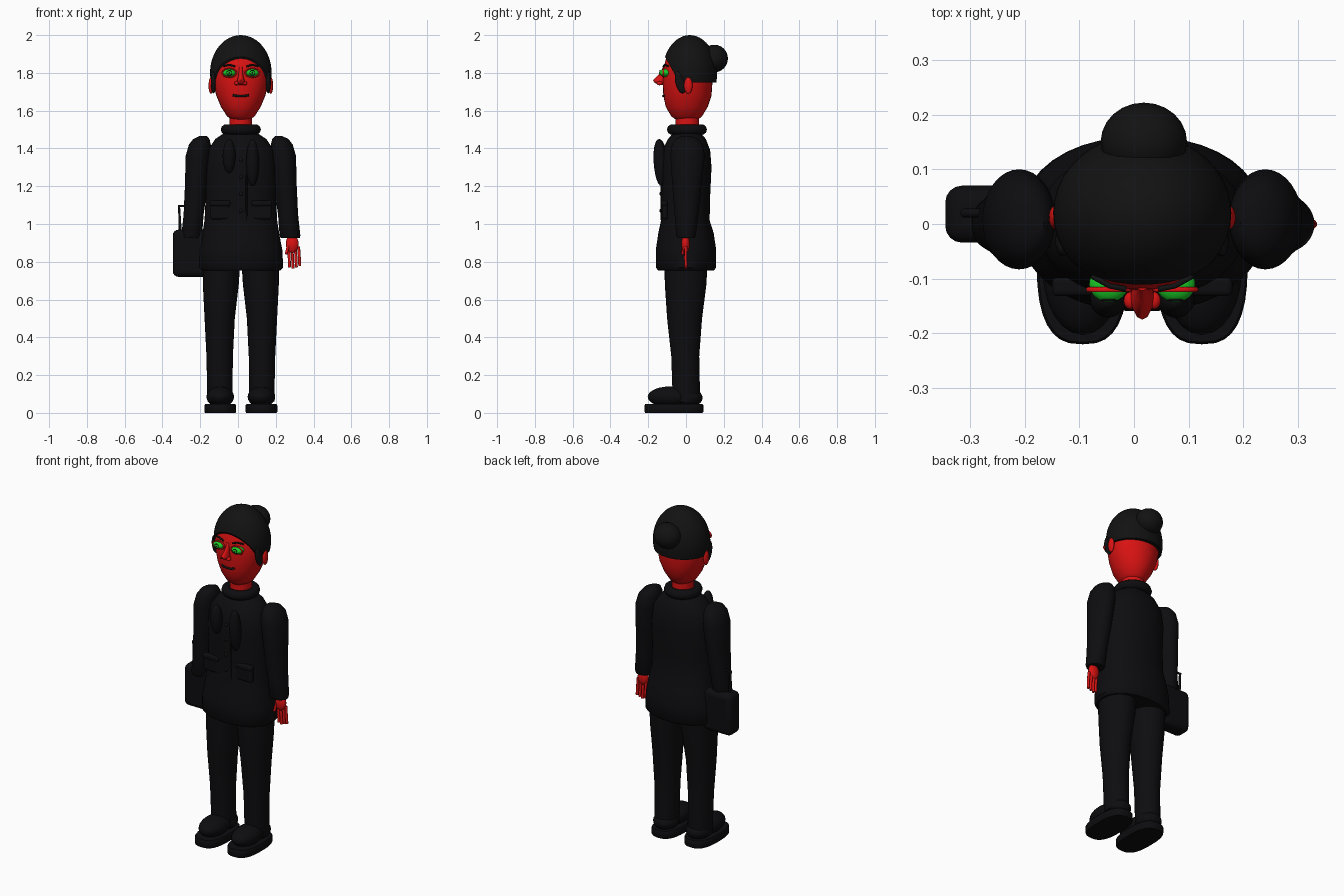
import bpy, bmesh, math
from mathutils import Vector

if bpy.data.objects.get("Cube"):
    bpy.data.objects.remove(bpy.data.objects["Cube"])

CX = 0.015  # body axis


def material(name, col):
    m = bpy.data.materials.new(name)
    m.use_nodes = True
    m.diffuse_color = (*col, 1)
    bsdf = m.node_tree.nodes["Principled BSDF"]
    bsdf.inputs["Base Color"].default_value = (*col, 1)
    bsdf.inputs["Roughness"].default_value = 0.8
    return m


SKIN = material("red skin", (0.7, 0.006, 0.006))
HAIR = material("black hair", (0.006, 0.006, 0.006))
CLOTH = material("black cloth", (0.004, 0.004, 0.005))
GREEN = material("eye green", (0.01, 0.6, 0.02))


def finish(ob, name, mat, angle=45):
    ob.name = name
    ob.data.materials.clear()
    ob.data.materials.append(mat)
    bpy.ops.object.select_all(action='DESELECT')
    ob.select_set(True)
    bpy.context.view_layer.objects.active = ob
    if ob.type == 'MESH':
        bpy.ops.object.shade_smooth_by_angle(angle=math.radians(angle))
    return ob


def from_bmesh(bm, name, mat):
    bmesh.ops.recalc_face_normals(bm, faces=bm.faces)
    me = bpy.data.meshes.new(name)
    bm.to_mesh(me)
    bm.free()
    ob = bpy.data.objects.new(name, me)
    bpy.context.collection.objects.link(ob)
    return finish(ob, name, mat)


def loft(name, rings, mat, power=2.0, sides=32):
    """Stack of oval rings: (z, centre x, half width, front y, back y)."""
    bm = bmesh.new()
    loops = []
    for z, x, rx, y0, y1 in rings:
        loop = []
        for i in range(sides):
            a = math.tau * i / sides
            c, s = (math.copysign(abs(f(a)) ** (2 / power), f(a)) for f in (math.cos, math.sin))
            loop.append(bm.verts.new((x + rx * c, (y0 + y1) / 2 + (y1 - y0) / 2 * s, z)))
        loops.append(loop)
    for lo, hi in zip(loops, loops[1:]):
        for i in range(sides):
            j = (i + 1) % sides
            bm.faces.new((lo[i], lo[j], hi[j], hi[i]))
    bm.faces.new(loops[0])
    bm.faces.new(loops[-1])
    return from_bmesh(bm, name, mat)


def ball(name, loc, radii, mat, rot=(0, 0, 0), segs=24):
    bpy.ops.mesh.primitive_uv_sphere_add(segments=segs, ring_count=segs // 2, location=loc, rotation=rot)
    bpy.context.object.scale = radii
    return finish(bpy.context.object, name, mat)


def torus(name, loc, major, minor, mat, rot=(0, 0, 0), scale=(1, 1, 1)):
    bpy.ops.mesh.primitive_torus_add(location=loc, rotation=rot, major_radius=major, minor_radius=minor,
                                     major_segments=32, minor_segments=10)
    bpy.context.object.scale = scale
    return finish(bpy.context.object, name, mat)


def box(name, loc, size, mat, bevel):
    bpy.ops.mesh.primitive_cube_add(size=1, location=loc)
    ob = bpy.context.object
    ob.scale = size
    bpy.ops.object.transform_apply(location=False, rotation=False)
    mod = ob.modifiers.new("rounding", 'BEVEL')
    mod.width, mod.segments = bevel, 4
    return finish(ob, name, mat)


def tube(name, points, radius, mat):
    cu = bpy.data.curves.new(name, 'CURVE')
    cu.dimensions, cu.bevel_depth, cu.bevel_resolution = '3D', radius, 2
    cu.use_fill_caps = True
    sp = cu.splines.new('POLY')
    sp.points.add(len(points) - 1)
    for p, co in zip(sp.points, points):
        p.co = (*co, 1)
    ob = bpy.data.objects.new(name, cu)
    bpy.context.collection.objects.link(ob)
    return finish(ob, name, mat)


# Head and neck
loft("head", [(z, CX, r, a, b) for z, r, a, b in (
    (1.55, .045, -.05, .06), (1.57, .073, -.078, .085), (1.62, .105, -.107, .115),
    (1.68, .13, -.12, .135), (1.75, .147, -.123, .14), (1.82, .148, -.12, .14),
    (1.88, .135, -.105, .135), (1.94, .1, -.07, .1), (1.965, .04, -.03, .05))], SKIN)
loft("neck", [(z, CX, .06, -.055, .07) for z in (1.45, 1.6)], SKIN)

# Hair cap trimmed along the hairline, with a bun
bm = bmesh.new()
bmesh.ops.create_uvsphere(bm, u_segments=40, v_segments=24, radius=1)
for v in bm.verts:
    v.co = Vector((CX + v.co.x * .163, .02 + v.co.y * .145, 1.8 + v.co.z * .2))
for co, no in (((0, 0, 1.748), (0, 0, 1)), ((0, -.05, 1.775), (0, 1.8, 1))):
    cut = bmesh.ops.bisect_plane(bm, geom=bm.verts[:] + bm.edges[:] + bm.faces[:], plane_co=co,
                                 plane_no=Vector(no).normalized(), clear_inner=True)
    edges = [e for e in cut["geom_cut"] if isinstance(e, bmesh.types.BMEdge)]
    bmesh.ops.holes_fill(bm, edges=edges, sides=0)
from_bmesh(bm, "hair_cap", HAIR)
ball("hair_bun", (CX + .003, .15, 1.876), (.079, .072, .073), HAIR)

# Face
tube("mouth", [(CX - .042, -.112, 1.682), (CX - .02, -.121, 1.678), (CX + .02, -.121, 1.678),
               (CX + .042, -.112, 1.682)], .006, HAIR)
loft("nose", [(1.735, CX, .012, -.145, -.1), (1.75, CX, .022, -.168, -.1), (1.762, CX, .019, -.175, -.1),
              (1.79, CX, .012, -.145, -.1), (1.83, CX, .009, -.122, -.1)], SKIN, sides=12)
for s, side in ((-1, "right"), (1, "left")):
    ex = CX + s * .061
    ball(side + "_eye", (ex, -.11, 1.8), (.036, .033, .021), GREEN)
    torus(side + "_eyelid", (ex, -.12, 1.8), .037, .005, SKIN, (math.pi / 2, 0, 0), (1, .62, 1))
    torus(side + "_iris_ring", (ex, -.139, 1.8), .013, .002, HAIR, (math.pi / 2, 0, 0))
    ball(side + "_pupil", (ex, -.14, 1.8), (.006, .004, .006), HAIR, segs=12)
    tube(side + "_eyebrow", [(CX + s * .03, -.119, 1.834), (CX + s * .06, -.113, 1.843),
                             (CX + s * .092, -.095, 1.836)], .005, HAIR)
    ball(side + "_nostril", (CX + s * .022, -.14, 1.745), (.012, .016, .011), SKIN, segs=12)
    ball(side + "_ear", (CX + s * .158, .012, 1.733), (.013, .022, .044), SKIN)
    ball(side + "_sideburn", (CX + s * .145, -.03, 1.75), (.014, .026, .06), HAIR, (.25, 0, 0))

# Coat, collar, buttons
loft("coat", [(z, CX, r, a, b) for z, r, a, b in (
    (.755, .21, -.148, .148), (.77, .224, -.16, .16), (.86, .22, -.16, .16), (.95, .203, -.147, .147),
    (1.02, .192, -.132, .125), (1.15, .186, -.13, .128), (1.3, .188, -.135, .135),
    (1.39, .175, -.125, .128), (1.45, .135, -.095, .105), (1.48, .09, -.07, .08))], CLOTH, power=2.2, sides=40)
torus("collar", (CX, .005, 1.5), .078, .028, CLOTH)
for i in range(4):
    ball("button_%d" % (i + 1), (CX, -.134, 1.07 + i * .09), (.01, .007, .01), HAIR, segs=12)
tube("coat_opening", [(CX + .03, -.13, 1.02), (CX + .03, -.131, 1.15), (CX + .03, -.133, 1.3)], .004, CLOTH)
for s, length, side in ((-1, .09, "right"), (1, .125, "left")):
    ball(side + "_scarf_tail", (CX + s * .062, -.137, 1.45 - length), (.034, .034, length), CLOTH, (.06, 0, 0))
    box(side + "_pocket", (CX + s * .11, -.112, 1.07), (.105, .03, .09), CLOTH, .012)
    box(side + "_pocket_flap", (CX + s * .11, -.115, 1.11), (.11, .034, .03), CLOTH, .01)

for s, side in ((-1, "right"), (1, "left")):
    # Sleeve
    loft(side + "_sleeve", [(z, CX + s * x, r, a, b) for z, x, r, a, b in (
        (.925, .262, .05, -.045, .045), (.94, .26, .055, -.052, .052), (1.05, .25, .053, -.06, .065),
        (1.2, .236, .06, -.072, .082), (1.36, .225, .067, -.083, .1), (1.42, .217, .058, -.075, .09),
        (1.45, .209, .043, -.055, .065), (1.465, .2, .02, -.025, .03))], CLOTH)
    # Hand with four fingers and a thumb
    ball(side + "_palm", (CX + s * .272, -.002, .895), (.034, .022, .048), SKIN)
    for i in range(4):
        x, tip = .252 + i * .018, .765 + .006 * abs(i - 1)
        tube(side + "_finger_%d" % (i + 1), [(CX + s * x, 0, .88), (CX + s * (x + .004), -.002, .82),
                                             (CX + s * (x + .006), 0, tip)], .008, SKIN)
    tube(side + "_thumb", [(CX + s * .255, -.012, .9), (CX + s * .24, -.018, .84)], .008, SKIN)

    # Trouser leg
    loft(side + "_trouser_leg", [(z, CX + s * x, r, a, b) for z, x, r, a, b in (
        (.06, .111, .066, -.07, .075), (.3, .112, .07, -.078, .07), (.5, .112, .08, -.1, .085),
        (.68, .106, .095, -.112, .108), (.82, .102, .1, -.115, .115))], CLOTH)
    # Shoe upper and sole
    fx = CX + s * .109
    ball(side + "_shoe_toe", (fx, -.085, .085), (.073, .118, .055), CLOTH)
    ball(side + "_shoe_heel", (fx, .01, .08), (.07, .078, .05), CLOTH)
    loft(side + "_sole", [(z, fx, r, -.22 + g, .092 - g) for z, r, g in (
        (0, .08, .004), (.006, .084, 0), (.04, .084, 0), (.046, .08, .004))], CLOTH, power=2.7)

# Handbag on the right arm
box("handbag", (-.25, .018, .845), (.19, .104, .25), CLOTH, .03)
tube("handbag_handle", [(-.305, .02, .95), (-.312, .02, 1.095), (-.2, .02, 1.095), (-.2, .02, .95)], .008, CLOTH)
